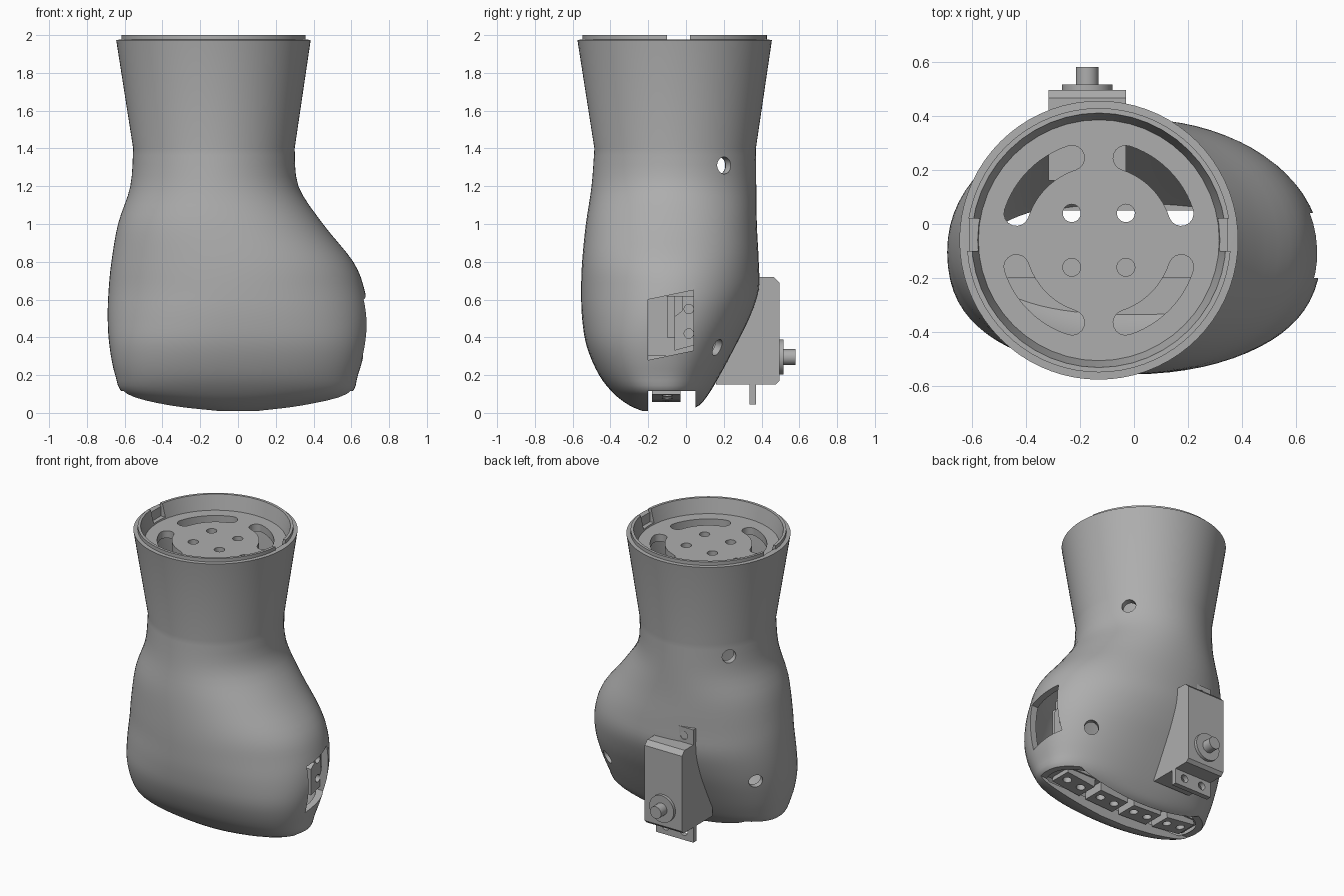
import bpy, bmesh, math
from mathutils import Vector, Matrix

old = bpy.data.objects.get("Cube")
if old:
    bpy.data.objects.remove(old)

grey = bpy.data.materials.new("plain grey")
grey.use_nodes = True
grey.diffuse_color = (0.42, 0.42, 0.42, 1)
grey.node_tree.nodes["Principled BSDF"].inputs["Base Color"].default_value = (0.42, 0.42, 0.42, 1)

CX, CY = -0.13, -0.06     # wrist axis
SEGMENTS = 72


def finish(name, bm):
    bmesh.ops.recalc_face_normals(bm, faces=bm.faces)
    mesh = bpy.data.meshes.new(name)
    bm.to_mesh(mesh)
    bm.free()
    mesh.materials.append(grey)
    obj = bpy.data.objects.new(name, mesh)
    bpy.context.collection.objects.link(obj)
    return obj


def loft(name, rows):
    """Closed skin through superellipse sections: z, x0, x1, y0, y1, power."""
    bm = bmesh.new()
    rings = []
    for z, x0, x1, y0, y1, power in rows:
        ring = []
        for i in range(SEGMENTS):
            c, s = (f(math.tau * i / SEGMENTS) for f in (math.cos, math.sin))
            px, py = (math.copysign(abs(v) ** (2 / power), v) for v in (c, s))
            ring.append(bm.verts.new(((x0 + x1 + (x1 - x0) * px) / 2,
                                      (y0 + y1 + (y1 - y0) * py) / 2, z)))
        rings.append(ring)
    for low, high in zip(rings, rings[1:]):
        for i in range(SEGMENTS):
            j = (i + 1) % SEGMENTS
            bm.faces.new((low[i], low[j], high[j], high[i]))
    bm.faces.new(rings[0])
    bm.faces.new(rings[-1])
    return finish(name, bm)


def prism(name, outline, a, b, place):
    """Extrude a 2D outline from a to b; place(u, v, w) gives the position."""
    bm = bmesh.new()
    ends = [[bm.verts.new(place(u, v, w)) for u, v in outline] for w in (a, b)]
    n = len(outline)
    for i in range(n):
        j = (i + 1) % n
        bm.faces.new((ends[0][i], ends[0][j], ends[1][j], ends[1][i]))
    for end in ends:
        bm.faces.new(end)
    return finish(name, bm)


def box(name, x, y, z):
    corners = [(x[0], y[0]), (x[1], y[0]), (x[1], y[1]), (x[0], y[1])]
    return prism(name, corners, z[0], z[1], lambda u, v, w: (u, v, w))


def cylinder(name, centre, direction, length, r1, r2=None):
    bm = bmesh.new()
    turn = Vector(direction).to_track_quat("Z", "Y").to_matrix().to_4x4()
    bmesh.ops.create_cone(bm, cap_ends=True, segments=48, radius1=r1,
                          radius2=r1 if r2 is None else r2, depth=length,
                          matrix=Matrix.Translation(centre) @ turn)
    return finish(name, bm)


def cut(target, cutter):
    cutter.hide_render = True
    mod = target.modifiers.new("cut", "BOOLEAN")
    mod.operation, mod.solver, mod.object = "DIFFERENCE", "EXACT", cutter
    bpy.context.view_layer.objects.active = target
    bpy.ops.object.modifier_apply(modifier=mod.name)
    bpy.data.objects.remove(cutter)


def smooth(obj):
    bpy.ops.object.select_all(action="DESELECT")
    obj.select_set(True)
    bpy.context.view_layer.objects.active = obj
    bpy.ops.object.shade_smooth_by_angle(angle=math.radians(30))


def spline(rows, steps=4):
    out = []
    for i in range(len(rows) - 1):
        p = [rows[max(0, min(len(rows) - 1, i + k))] for k in (-1, 0, 1, 2)]
        for s in range(steps):
            t = s / steps
            out.append([b + t / 2 * (c - a + t * (2 * a - 5 * b + 4 * c - d
                        + t * (3 * (b - c) + d - a))) for a, b, c, d in zip(*p)])
    return out + [list(rows[-1])]


def round_row(z, r):
    return [z, CX - r, CX + r, CY - r, CY + r, 2]


# Palm sections from the knuckle end up to the wrist
palm = spline([
    (0.01, -0.15, 0.15, -0.23, 0.0, 2),
    (0.04, -0.4, 0.38, -0.3, 0.07, 2.1),
    (0.1, -0.6, 0.59, -0.38, 0.12, 2.3),
    (0.2, -0.65, 0.635, -0.46, 0.18, 2.4),
    (0.35, -0.68, 0.675, -0.525, 0.26, 2.35),
    (0.5, -0.69, 0.69, -0.55, 0.335, 2.2),
    (0.65, -0.685, 0.67, -0.555, 0.385, 2.1),
    (0.8, -0.67, 0.61, -0.55, 0.385, 2.1),
    (1, -0.635, 0.45, -0.53, 0.375, 2.1),
    (1.2, -0.57, 0.32, -0.5, 0.372, 2),
    (1.4, -0.555, 0.3, -0.485, 0.37, 2)])

# Hollow shell with a flared cuff and a stepped lip
cuff = [round_row(1.975, 0.515), round_row(1.976, 0.488), round_row(2, 0.488)]
shell = loft("palm_shell", palm + cuff)
T = 0.045
inner = [[z, a + T, b - T, c + T, d - T, n]
         for z, a, b, c, d, n in palm if z > 0.09]
cut(shell, loft("cavity", inner + [round_row(1.85, 0.45)]))

# Wrist recess, lip gaps and clip notches
cut(shell, cylinder("recess", (CX, CY, 2), (0, 0, 1), 0.2, 0.445, 0.495))
for side in (-1, 1):
    for reach, bottom in ((0.6, 1.976), (0.475, 1.91)):
        xs = sorted((CX + side * 0.4, CX + side * reach))
        cut(shell, box("notch", xs, (-0.1, 0.02), (bottom, 2.1)))

# Curved slots and bolt holes in the wrist plate
for quarter in range(4):
    mid = math.radians(45 + 90 * quarter)
    half, radius, w = math.radians(27), 0.32, 0.046
    outline = []
    for end in (1, -1):
        for k in range(13):
            a = mid + end * half * (k / 6 - 1)
            r = radius + end * w
            outline.append((CX + r * math.cos(a), CY + r * math.sin(a)))
        tip = mid + end * half
        for k in range(1, 8):
            a = tip + (0 if end > 0 else math.pi) + math.pi * k / 8
            outline.append((CX + radius * math.cos(tip) + w * math.cos(a),
                            CY + radius * math.sin(tip) + w * math.sin(a)))
    cut(shell, prism("slot", outline, 1.8, 1.95, lambda u, v, z: (u, v, z)))
    bolt = (CX + math.copysign(0.1, math.cos(mid)), CY + math.copysign(0.1, math.sin(mid)), 1.87)
    cut(shell, cylinder("bolt_hole", bolt, (0, 0, 1), 0.2, 0.033))

# Screw holes through the side walls
for spot, way in (((0.21, 0.2, 1.31), (0.8, 0.6, 0)),
                  ((-0.47, 0.2, 1.31), (-0.8, 0.6, 0)),
                  ((0.49, 0.17, 0.345), (0.6, 0.8, -0.2)),
                  ((-0.6, 0.1, 0.45), (-0.8, 0.6, 0))):
    cut(shell, cylinder("screw_hole", spot, way, 0.3, 0.045))

# Thumb window and the long knuckle slot
window = [(-0.2, 0.28), (0.04, 0.33), (0.04, 0.65), (-0.2, 0.6)]
cut(shell, prism("window", window, 0.45, 0.9, lambda y, z, x: (x, y, z)))
cut(shell, box("knuckle_slot", (-0.8, 0.8), (-0.2, 0.05), (-0.1, 0.115)))
smooth(shell)

# Thumb bracket: stepped blocks with two pin holes
bracket = prism("thumb_bracket", [(-0.06, 0.33), (0.05, 0.36), (0.05, 0.62), (-0.02, 0.62),
                (-0.02, 0.54), (-0.06, 0.51)], 0.48, 0.6, lambda y, z, x: (x, y, z))
for z in (0.42, 0.55):
    cut(bracket, cylinder("pin", (0.58, 0.015, z), (1, 0, 0), 0.2, 0.025))
smooth(bracket)
box("thumb_bracket_back", (0.45, 0.5), (-0.2, 0.05), (0.3, 0.62))
box("thumb_bracket_rib", (0.5, 0.56), (-0.1, -0.06), (0.4, 0.62))

# Four finger mounts following the knuckle arc, two pin holes each
for i in range(4):
    x = (i - 1.5) * 0.27
    z = 0.08 + 0.15 * x * x
    mount = box("finger_mount", (-0.11, 0.11), (-0.18, -0.03), (-0.02, 0.05))
    for dx in (-0.055, 0.055):
        cut(mount, cylinder("pin", (dx, -0.1, 0), (0, 0, 1), 0.06, 0.028))
    mount.location = (x, 0, z)
    mount.rotation_euler.y = -math.atan(0.3 * x)
    smooth(mount)
box("knuckle_bar", (-0.56, 0.56), (-0.2, -0.02), (0.13, 0.17))

# Servo motor on the back: chamfered case, drilled tabs, boss and shaft
MX, X0, X1 = -0.173, -0.315, -0.03
case = [(0.16, 0.15), (0.475, 0.15), (0.495, 0.17), (0.495, 0.69), (0.465, 0.72), (0.16, 0.72)]
prism("servo_case", case, X0, X1, lambda y, z, x: (x, y, z))
for name, z0, z1 in (("lower_servo_tab", 0.045, 0.16), ("upper_servo_tab", 0.71, 0.825)):
    tab = box(name, (X0, X1), (0.335, 0.37), (z0, z1))
    for dx in (-0.07, 0.07):
        cut(tab, cylinder("screw", (MX + dx, 0.35, (z0 + z1) / 2), (0, 1, 0), 0.2, 0.027))
    smooth(tab)
smooth(cylinder("servo_boss", (MX, 0.5, 0.295), (0, 1, 0), 0.03, 0.093))
smooth(cylinder("servo_shaft", (MX, 0.54, 0.295), (0, 1, 0), 0.08, 0.042))
